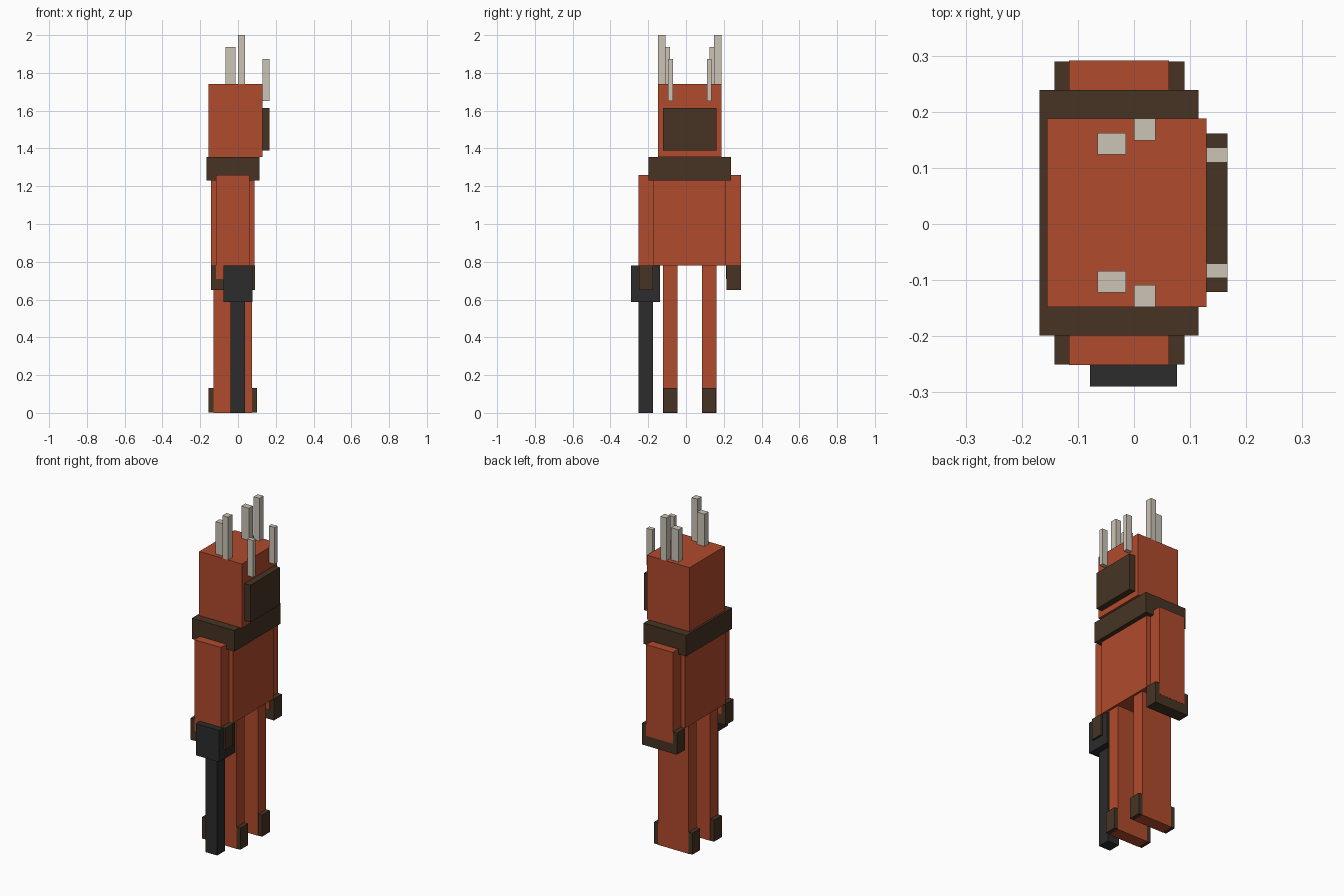
import bpy
from mathutils import Matrix, Vector
import bmesh

if "Cube" in bpy.data.objects:
    bpy.data.objects.remove(bpy.data.objects["Cube"])

MID = 0.02  # y of the body's mirror plane


def material(name, rgb):
    m = bpy.data.materials.new(name)
    m.diffuse_color = (*rgb, 1.0)
    m.use_nodes = True
    m.node_tree.nodes["Principled BSDF"].inputs["Base Color"].default_value = m.diffuse_color
    return m


RUST = material("rust_red", (0.434, 0.069, 0.025))
BROWN = material("dark_brown", (0.061, 0.034, 0.017))
BLACK = material("charcoal", (0.025, 0.025, 0.026))
BONE = material("bone", (0.597, 0.552, 0.468))


def box(name, mat, x, y, z):
    """Box from (min, max) ranges on each axis."""
    size = Vector([r[1] - r[0] for r in (x, y, z)])
    centre = Vector([(r[0] + r[1]) / 2 for r in (x, y, z)])
    bm = bmesh.new()
    bmesh.ops.create_cube(bm, size=1, matrix=Matrix.Translation(centre) @ Matrix.Diagonal((*size, 1)))
    mesh = bpy.data.meshes.new(name)
    bm.to_mesh(mesh)
    bm.free()
    mesh.materials.append(mat)
    bpy.context.collection.objects.link(bpy.data.objects.new(name, mesh))


def pair(name, mat, x, y, z):
    """Two boxes on both sides of the mirror plane; y is the distance range from it."""
    box(name + "_right", mat, x, (MID - y[1], MID - y[0]), z)
    box(name + "_left", mat, x, (MID + y[0], MID + y[1]), z)


# Head, snout, neck ruff and body
box("head", RUST, (-0.155, 0.129), (MID - 0.168, MID + 0.168), (1.355, 1.742))
box("snout", BROWN, (0.129, 0.167), (MID - 0.141, MID + 0.141), (1.39, 1.614))
box("neck_ruff", BROWN, (-0.168, 0.115), (MID - 0.219, MID + 0.219), (1.23, 1.356))
box("torso", RUST, (-0.142, 0.088), (MID - 0.193, MID + 0.193), (0.78, 1.26))

# Antlers: rear prong, tall prong, front prong
pair("rear_antler", BONE, (-0.065, -0.014), (0.104, 0.142), (1.742, 1.936))
pair("tall_antler", BONE, (0.0, 0.038), (0.129, 0.168), (1.742, 2.0))
pair("front_antler", BONE, (0.129, 0.167), (0.09, 0.116), (1.652, 1.874))

# Arms sit just proud of the hands; legs just proud of the feet
pair("arm", RUST, (-0.116, 0.062), (0.193, 0.271), (0.71, 1.26))
pair("hand", BROWN, (-0.142, 0.09), (0.194, 0.27), (0.65, 0.78))
pair("leg", RUST, (-0.13, 0.075), (0.065, 0.141), (0.0, 0.785))
pair("foot", BROWN, (-0.155, 0.1), (0.066, 0.14), (0.001, 0.131))

# Cane held in the right hand
box("cane_handle", BLACK, (-0.078, 0.077), (-0.29, -0.138), (0.588, 0.779))
box("cane_shaft", BLACK, (-0.04, 0.038), (-0.252, -0.176), (0.0, 0.588))
